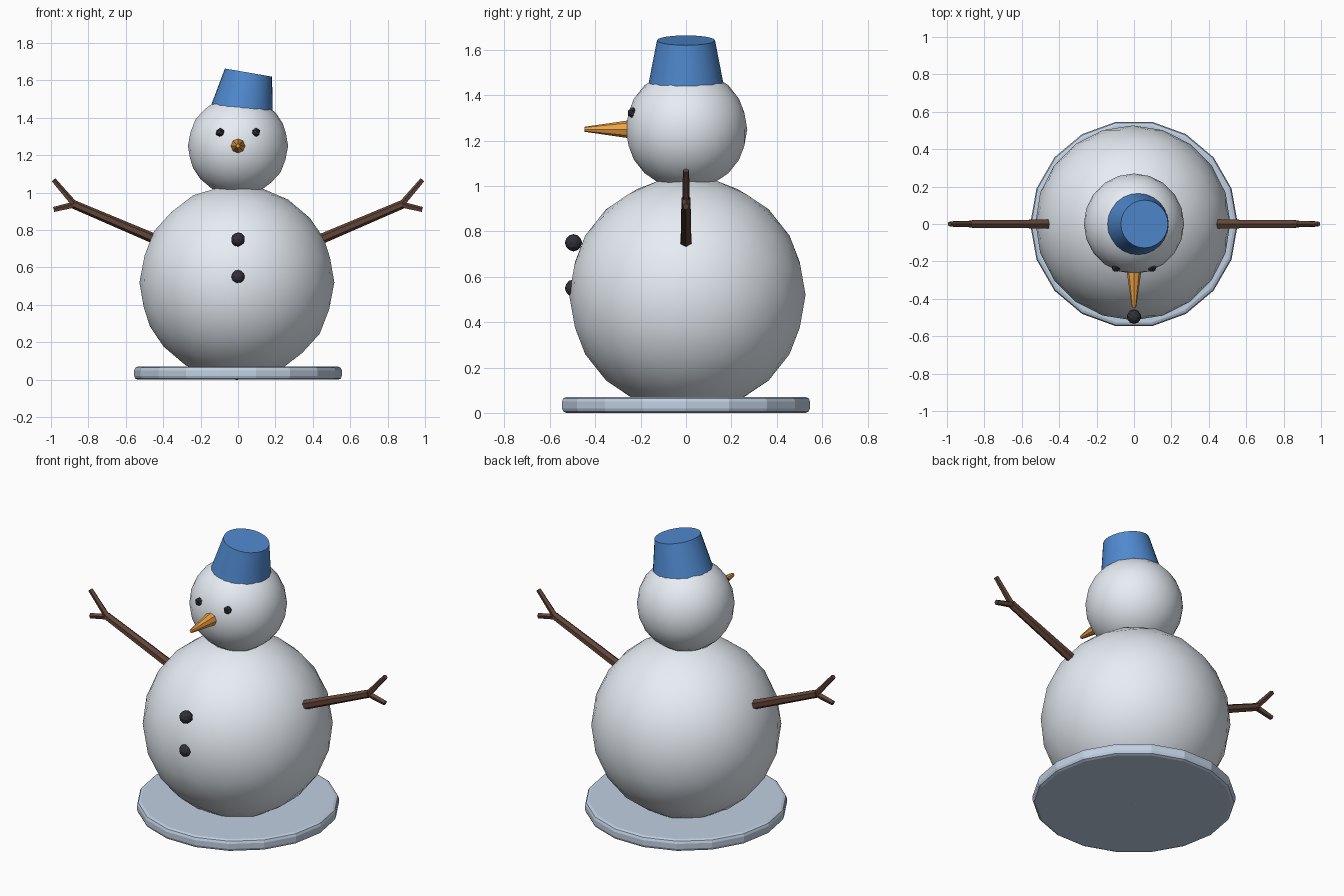
import bpy, math
from mathutils import Vector

if "Cube" in bpy.data.objects:
    bpy.data.objects.remove(bpy.data.objects["Cube"])


def material(name, rgb):
    m = bpy.data.materials.new(name)
    m.diffuse_color = (*rgb, 1)
    m.use_nodes = True
    m.node_tree.nodes["Principled BSDF"].inputs["Base Color"].default_value = m.diffuse_color
    return m


SNOW = material("snow", (0.80, 0.85, 0.91))
ICE = material("ice", (0.53, 0.63, 0.76))
COAL = material("coal", (0.03, 0.03, 0.04))
CARROT = material("carrot", (0.85, 0.36, 0.06))
WOOD = material("wood", (0.12, 0.06, 0.04))
BLUE = material("blue", (0.08, 0.25, 0.62))


def finish(name, mat, smooth=False):
    ob = bpy.context.object
    ob.name = name
    ob.data.materials.append(mat)
    if smooth:
        bpy.ops.object.shade_smooth_by_angle(angle=math.radians(40))
    return ob


def ball(name, centre, radius, mat, subdivisions=3, scale_z=1.0):
    bpy.ops.mesh.primitive_ico_sphere_add(
        subdivisions=subdivisions, radius=radius, location=centre)
    ob = finish(name, mat, smooth=subdivisions > 2)
    ob.scale.z = scale_z
    return ob


def taper(name, start, end, r1, r2, sides, mat, smooth=False):
    """Truncated cone between two points."""
    a, b = Vector(start), Vector(end)
    axis = b - a
    bpy.ops.mesh.primitive_cone_add(
        vertices=sides, radius1=r1, radius2=r2, depth=axis.length,
        location=(a + b) / 2,
        rotation=axis.to_track_quat('Z', 'Y').to_euler())
    return finish(name, mat, smooth)


# Round base with softened rim
bpy.ops.mesh.primitive_cylinder_add(
    vertices=18, radius=0.555, depth=0.07, location=(0, 0, 0.035),
    rotation=(0, 0, math.pi / 2))
base = finish("base", ICE)
bevel = base.modifiers.new("rim", 'BEVEL')
bevel.width, bevel.segments = 0.02, 2
bevel.limit_method, bevel.angle_limit = 'ANGLE', math.radians(40)

# Snowballs
ball("body", (-0.006, 0.006, 0.52), 0.521, SNOW)
ball("head", (0, 0.002, 1.25), 0.268, SNOW)

# Tilted bucket hat, its mouth sunk into the head
tilt = math.radians(9.8)
top = Vector((0.056, 0, 1.642))
axis = Vector((math.sin(tilt), 0, math.cos(tilt)))
taper("bucket_hat", top - axis * 0.23, top, 0.172, 0.128, 24, BLUE, True)

# Carrot nose
taper("nose", (0, -0.24, 1.25), (0, -0.447, 1.25), 0.041, 0.011, 8, CARROT)

# Coal buttons
for i, z in enumerate((0.75, 0.55)):
    ball(f"button_{i + 1}", (0, -0.496, z), 0.038, COAL, 2)

# Eyes and stick arms on both sides
for side, s in (("left", -1), ("right", 1)):
    ball(f"eye_{side}", (s * 0.096, -0.234, 1.322), 0.025, COAL, 1)
    taper(f"arm_{side}", (s * 0.38, 0, 0.725), (s * 0.878, 0, 0.937),
          0.028, 0.023, 6, WOOD)
    taper(f"upper_twig_{side}", (s * 0.865, 0, 0.925), (s * 0.987, 0, 1.068),
          0.018, 0.014, 5, WOOD)
    taper(f"lower_twig_{side}", (s * 0.865, 0, 0.937), (s * 0.985, 0, 0.909),
          0.018, 0.015, 5, WOOD)
